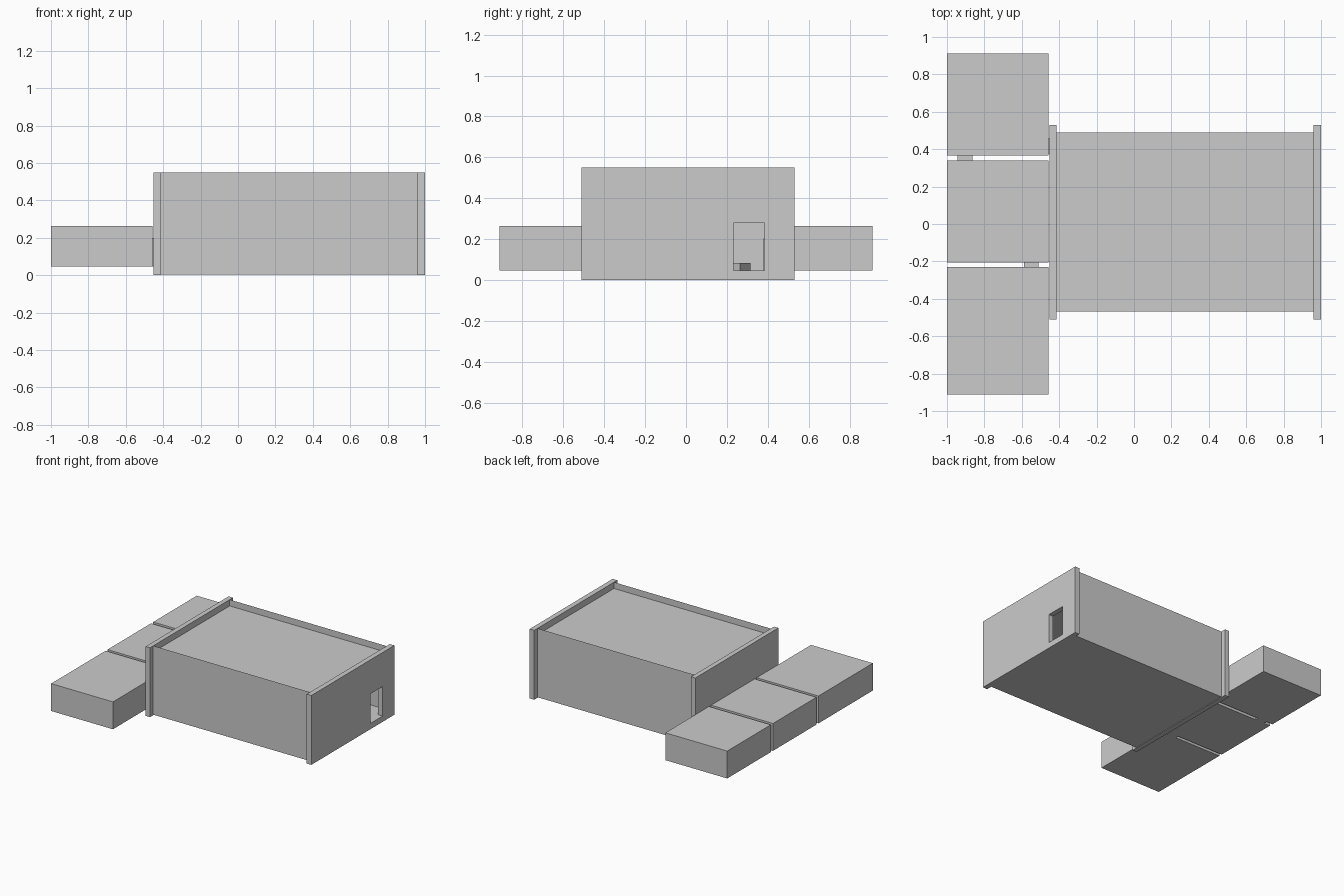
import bpy, bmesh, math
from mathutils import Matrix

if "Cube" in bpy.data.objects:
    bpy.data.objects.remove(bpy.data.objects["Cube"])

grey = bpy.data.materials.new("plain_grey")
grey.diffuse_color = (0.6, 0.6, 0.6, 1)
grey.use_nodes = True
grey.node_tree.nodes["Principled BSDF"].inputs["Base Color"].default_value = grey.diffuse_color


def finish(bm, name):
    bmesh.ops.remove_doubles(bm, verts=bm.verts, dist=1e-5)
    mesh = bpy.data.meshes.new(name)
    bm.to_mesh(mesh)
    bm.free()
    mesh.materials.append(grey)
    obj = bpy.data.objects.new(name, mesh)
    bpy.context.collection.objects.link(obj)
    return obj


def panel(bm, axis, pos, us, vs, sign, hole=None):
    """Flat rectangle across one axis, optionally with a rectangular hole."""
    u_axis, v_axis = [a for a in range(3) if a != axis]
    if hole:
        us = sorted({*us, *hole[:2]})
        vs = sorted({*vs, *hole[2:]})
    for u0, u1 in zip(us, us[1:]):
        for v0, v1 in zip(vs, vs[1:]):
            if hole and hole[0] <= u0 < hole[1] and hole[2] <= v0 < hole[3]:
                continue
            verts = []
            for u, v in ((u0, v0), (u1, v0), (u1, v1), (u0, v1)):
                co = [0, 0, 0]
                co[axis], co[u_axis], co[v_axis] = pos, u, v
                verts.append(bm.verts.new(co))
            face = bm.faces.new(verts)
            face.normal_update()
            if face.normal[axis] * sign < 0:
                face.normal_flip()


def shell(name, lo, hi, skip=(), holes=None, inward=False):
    """Box of flat sheets; sides are (axis, 0 or 1), some left out or pierced."""
    bm = bmesh.new()
    for axis in range(3):
        u, v = [a for a in range(3) if a != axis]
        for side in (0, 1):
            if (axis, side) in skip:
                continue
            sign = (1 if side else -1) * (-1 if inward else 1)
            panel(bm, axis, (lo, hi)[side][axis], [lo[u], hi[u]], [lo[v], hi[v]],
                  sign, (holes or {}).get((axis, side)))
    return finish(bm, name)


FLOOR, ROOM_TOP, DOOR_TOP, TOP = 0.046, 0.263, 0.20, 0.55
ENDS_X = ((0, 0), (0, 1))
ENDS_Y = ((1, 0), (1, 1))

# Hall: thin walls rising past the roof as a parapet
HY0, HY1 = -0.469, 0.489
shell("hall_walls", (-0.415, HY0, 0.004), (0.96, HY1, TOP), skip=(*ENDS_X, (2, 1)))
for name, z in (("hall_floor", FLOOR), ("hall_roof", 0.50)):
    bm = bmesh.new()
    panel(bm, 2, z, [-0.415, 0.96], [HY0, HY1], 1)
    finish(bm, name)

# End walls, each with a doorway
entrance = (0.233, 0.384, FLOOR, 0.28)
inner_door = (0.378, 0.458, FLOOR, DOOR_TOP)
for name, x0, x1, door in (("entrance_wall", 0.96, 1.0, entrance),
                           ("inner_wall", -0.453, -0.415, inner_door)):
    shell(name, (x0, -0.51, 0), (x1, 0.53, TOP), holes={(0, 0): door, (0, 1): door})
    start = x0 if x0 > 0 else -0.458
    shell(name + "_doorway", (start, door[0], door[2]), (x1, door[1], door[3]),
          skip=ENDS_X, inward=True)

# Row of three rooms joined by short passages
door_a = (-0.945, -0.863, FLOOR, DOOR_TOP)
door_b = (-0.588, -0.510, FLOOR, DOOR_TOP)
rooms = (("back_room", 0.366, 0.912, {(0, 1): inner_door, (1, 0): door_a}),
         ("middle_room", -0.206, 0.339, {(1, 1): door_a, (1, 0): door_b}),
         ("front_room", -0.912, -0.231, {(1, 1): door_b}))
for name, y0, y1, holes in rooms:
    shell(name, (-1.0, y0, FLOOR), (-0.458, y1, ROOM_TOP), holes=holes)
for name, door, y0, y1 in (("back_passage", door_a, 0.339, 0.366),
                           ("front_passage", door_b, -0.231, -0.206)):
    shell(name, (door[0], y0, FLOOR), (door[1], y1, DOOR_TOP), skip=ENDS_Y)

# Low eight-sided plinth inside the hall
bm = bmesh.new()
bmesh.ops.create_cone(bm, cap_ends=True, segments=8, radius1=0.17, radius2=0.17,
                      depth=0.038, matrix=Matrix.Translation((0.27, 0.145, FLOOR + 0.019)))
finish(bm, "hall_plinth")
